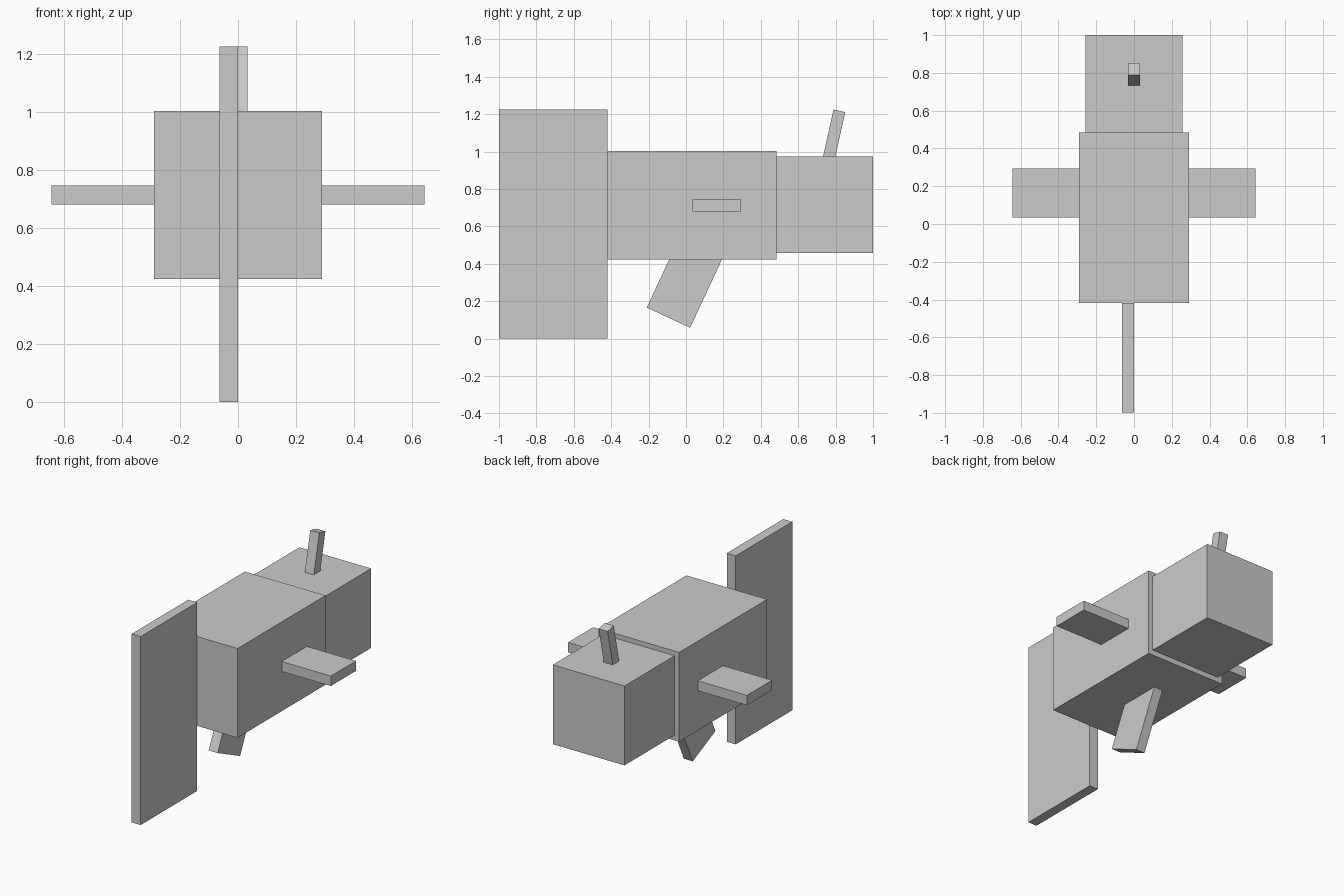
import bpy
from math import radians

if "Cube" in bpy.data.objects:
    bpy.data.objects.remove(bpy.data.objects["Cube"])

U = 0.0645  # one block unit


def box(name, center, size, tilt=0):
    bpy.ops.mesh.primitive_cube_add(size=1, location=center, rotation=(radians(tilt), 0, 0))
    ob = bpy.context.object
    ob.name = name
    ob.scale = size
    return ob


# Main blocks: body and head
box("body", (0, 0.033, 0.713), (9 * U, 14 * U, 9 * U))
box("head", (0, 0.742, 0.715), (8 * U, 8 * U, 8 * U))

# Tall flat tail, set just left of the centre line
box("tail_fin", (-U / 2, -0.709, 19 * U / 2), (U, 9 * U, 19 * U))

# Side fins
for side, s in (("left", -1), ("right", 1)):
    box(f"{side}_fin", (s * 0.466, 0.164, 0.713), (5.5 * U, 4 * U, U))

# Tilted belly fin, its top sunk into the body
box("belly_fin", (-U / 2, -0.003, 0.307), (U, 0.256, 0.43), tilt=-25)

# Tilted stalk on the head
box("head_stalk", (0, 0.792, 1.092), (U, U, 4 * U), tilt=-12.5)
